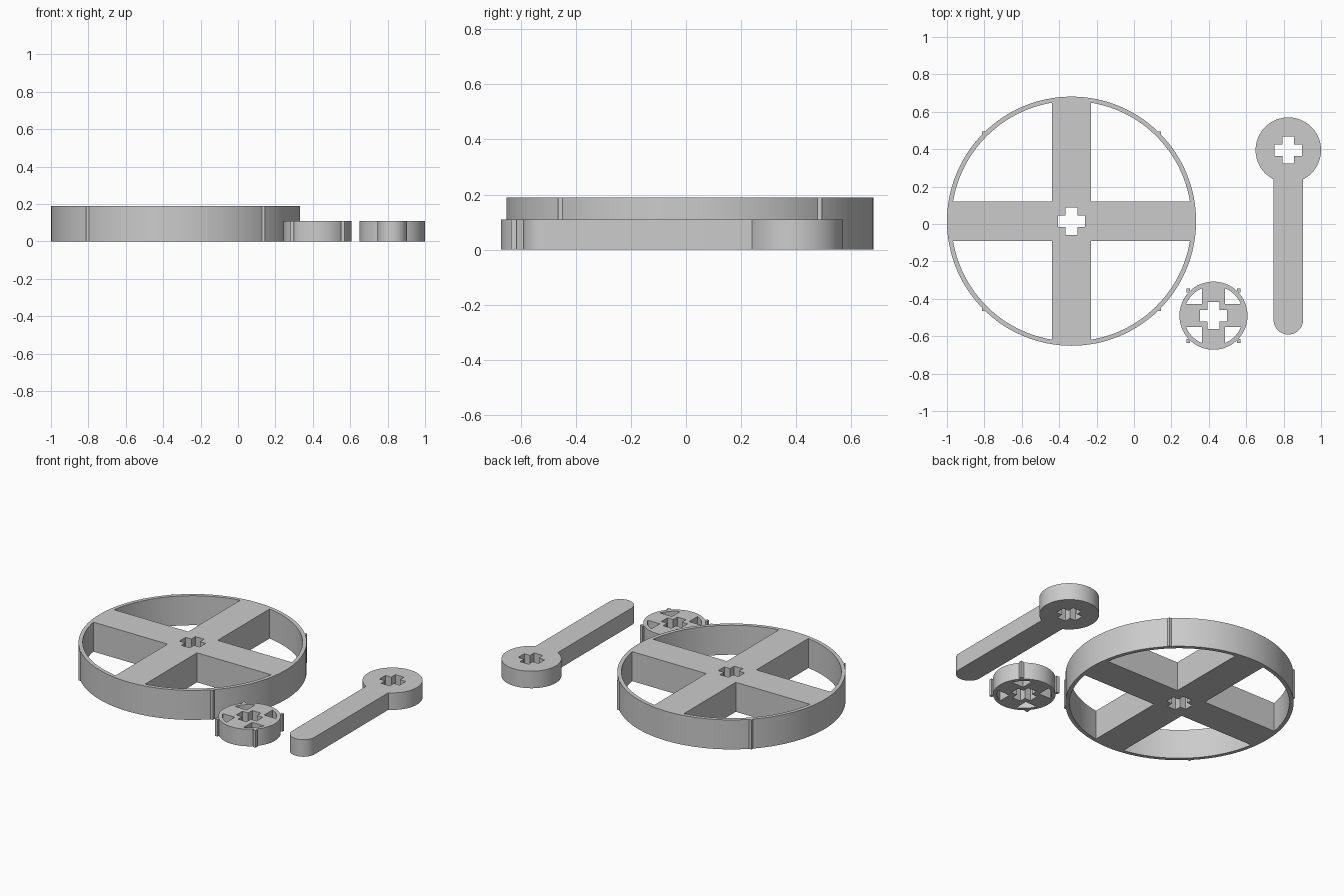
import bpy, bmesh
from math import cos, sin, pi, asin, sqrt, radians

cube = bpy.data.objects.get("Cube")
if cube:
    bpy.data.objects.remove(cube, do_unlink=True)

grey = bpy.data.materials.new("plain grey")
grey.use_nodes = True
GREY = (0.6, 0.6, 0.6, 1)
grey.diffuse_color = GREY
grey.node_tree.nodes["Principled BSDF"].inputs["Base Color"].default_value = GREY


def arc(r, start, end, steps, cy=0):
    return [(r * cos(start + (end - start) * i / steps),
             cy + r * sin(start + (end - start) * i / steps)) for i in range(steps + 1)]


def turn(points, quarter):
    for _ in range(quarter):
        points = [(-y, x) for x, y in points]
    return points


def finish(name, mesh, location):
    obj = bpy.data.objects.new(name, mesh)
    bpy.context.collection.objects.link(obj)
    obj.location = location
    mesh.materials.clear()
    mesh.materials.append(grey)
    bpy.ops.object.select_all(action="DESELECT")
    obj.select_set(True)
    bpy.context.view_layer.objects.active = obj
    bpy.ops.object.shade_smooth_by_angle(angle=radians(30))
    return obj


def plate(name, loops, height, x, y):
    """Extrude an outline with holes into a flat plate standing on the floor."""
    curve = bpy.data.curves.new(name + " outline", "CURVE")
    curve.dimensions = "2D"
    curve.fill_mode = "BOTH"
    curve.extrude = height / 2
    for loop in loops:
        spline = curve.splines.new("POLY")
        spline.points.add(len(loop) - 1)
        for point, (px, py) in zip(spline.points, loop):
            point.co = (px, py, 0, 1)
        spline.use_cyclic_u = True
    helper = bpy.data.objects.new(name + " outline", curve)
    bpy.context.collection.objects.link(helper)
    bpy.context.view_layer.update()
    graph = bpy.context.evaluated_depsgraph_get()
    mesh = bpy.data.meshes.new_from_object(helper.evaluated_get(graph))
    bpy.data.objects.remove(helper, do_unlink=True)
    bm = bmesh.new()
    bm.from_mesh(mesh)
    bmesh.ops.remove_doubles(bm, verts=bm.verts, dist=1e-5)
    bmesh.ops.recalc_face_normals(bm, faces=bm.faces)
    bm.to_mesh(mesh)
    bm.free()
    mesh.name = name
    return finish(name, mesh, (x, y, height / 2))


def axle_hole(long=0.0725, narrow=0.031):
    corner = [(long, -narrow), (long, narrow), (narrow, narrow)]
    return [p for q in range(4) for p in turn(corner, q)]


def wheel(name, x, y, radius, inner, spoke, height, nub):
    # Rim, four spokes and axle hole in one plate
    half = spoke / 2
    a = asin(half / inner)
    window = [(half, half)] + arc(inner, a, pi / 2 - a, 24)
    loops = [arc(radius, 0, 2 * pi, 128)[:-1], axle_hole()]
    loops += [turn(window, q) for q in range(4)]
    plate(name, loops, height, x, y)
    # Small square ribs on the rim, at the diagonals
    for i, (sx, sy) in enumerate([(1, 1), (-1, 1), (-1, -1), (1, -1)]):
        mesh = bpy.data.meshes.new(name + " rib")
        bm = bmesh.new()
        bmesh.ops.create_cube(bm, size=1)
        bmesh.ops.scale(bm, vec=(0.02, 0.02, height), verts=bm.verts)
        bm.to_mesh(mesh)
        bm.free()
        finish(f"{name}_rib_{i + 1}", mesh, (x + sx * nub, y + sy * nub, height / 2))


wheel("large_wheel", -0.334, 0.015, 0.666, 0.642, 0.21, 0.19, 0.469)
wheel("small_wheel", 0.425, -0.49, 0.182, 0.159, 0.123, 0.11, 0.135)

# Crank handle: round head with axle hole, straight arm, rounded tip
head, arm = 0.175, 0.079
neck = asin(arm / head)
outline = arc(head, neck - pi / 2, 1.5 * pi - neck, 72)
outline += arc(arm, pi, 2 * pi, 32, cy=-0.907)
plate("crank_handle", [outline, axle_hole()], 0.11, 0.825, 0.395)
